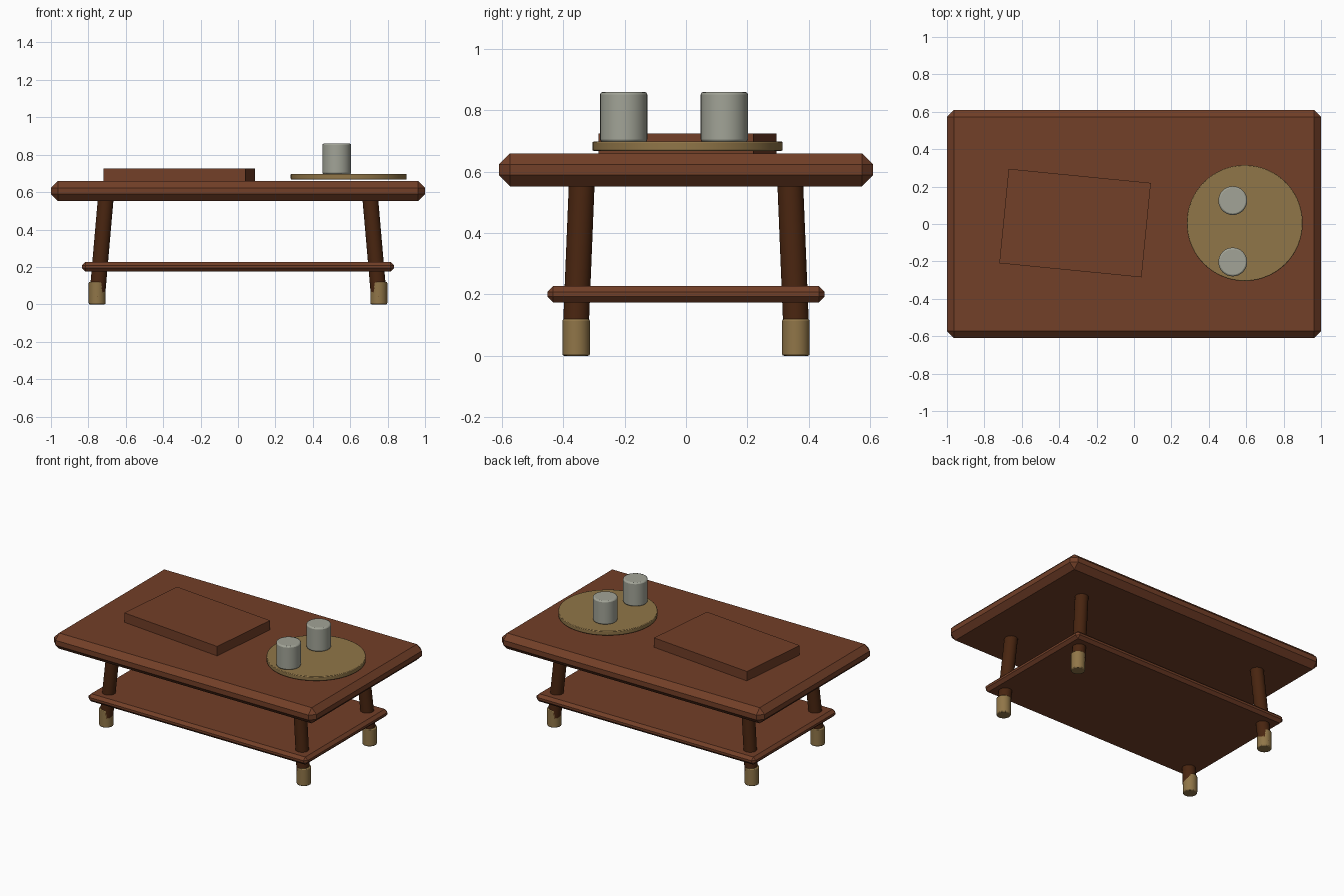
import bpy, math
from mathutils import Vector

if "Cube" in bpy.data.objects:
    bpy.data.objects.remove(bpy.data.objects["Cube"])


def material(name, rgb):
    m = bpy.data.materials.new(name)
    m.diffuse_color = (*rgb, 1)
    m.use_nodes = True
    m.node_tree.nodes["Principled BSDF"].inputs["Base Color"].default_value = m.diffuse_color
    return m


WOOD = material("warm brown wood", (0.17, 0.05, 0.021))
DARK = material("dark brown wood", (0.065, 0.018, 0.005))
BRASS = material("brass", (0.28, 0.18, 0.065))
GREY = material("grey ceramic", (0.36, 0.37, 0.31))


def finish(o, name, mat, bevel, segments):
    o.name = name
    o.data.materials.append(mat)
    if bevel:
        b = o.modifiers.new("edge", 'BEVEL')
        b.width, b.segments = bevel, segments
        b.limit_method, b.angle_limit = 'ANGLE', math.radians(40)
    return o


def box(name, centre, size, mat, bevel=0, turn=0):
    bpy.ops.mesh.primitive_cube_add(size=1, location=centre, rotation=(0, 0, turn))
    o = bpy.context.object
    o.scale = size
    bpy.ops.object.transform_apply(location=False, rotation=False, scale=True)
    return finish(o, name, mat, bevel, 1)


def rod(name, a, b, radius, mat, bevel=0, sides=32):
    a, b = Vector(a), Vector(b)
    d = b - a
    bpy.ops.mesh.primitive_cylinder_add(vertices=sides, radius=radius, depth=d.length,
                                        location=(a + b) / 2)
    o = bpy.context.object
    o.rotation_euler = d.to_track_quat('Z', 'Y').to_euler()
    bpy.ops.object.shade_smooth_by_angle(angle=math.radians(35))
    return finish(o, name, mat, bevel, 2)


# tabletop and lower shelf with chamfered edges
box("tabletop", (0, 0, 0.606), (2, 1.22, 0.108), WOOD, 0.037)
box("shelf", (0, 0, 0.201), (1.67, 0.904, 0.053), WOOD, 0.019)

# splayed legs with upright brass feet
for sx, side in ((-1, "left"), (1, "right")):
    for sy, end in ((-1, "front"), (1, "back")):
        rod(f"{end}_{side}_leg", (sx * 0.753, sy * 0.361, 0.04),
            (sx * 0.706, sy * 0.339, 0.58), 0.042, DARK)
        rod(f"{end}_{side}_foot", (sx * 0.753, sy * 0.358, 0),
            (sx * 0.753, sy * 0.358, 0.12), 0.045, BRASS, 0.006)

# book lying at a slight angle
box("book", (-0.315, 0.005, 0.692), (0.764, 0.507, 0.066), WOOD, 0, math.radians(-5.65))

# round tray with two cups
rod("tray", (0.592, 0.005, 0.668), (0.592, 0.005, 0.698), 0.31, BRASS, 0.004, 64)
for i, y in enumerate((-0.203, 0.125)):
    rod(f"cup_{i + 1}", (0.528, y, 0.696), (0.528, y, 0.86), 0.077, GREY, 0.009)
